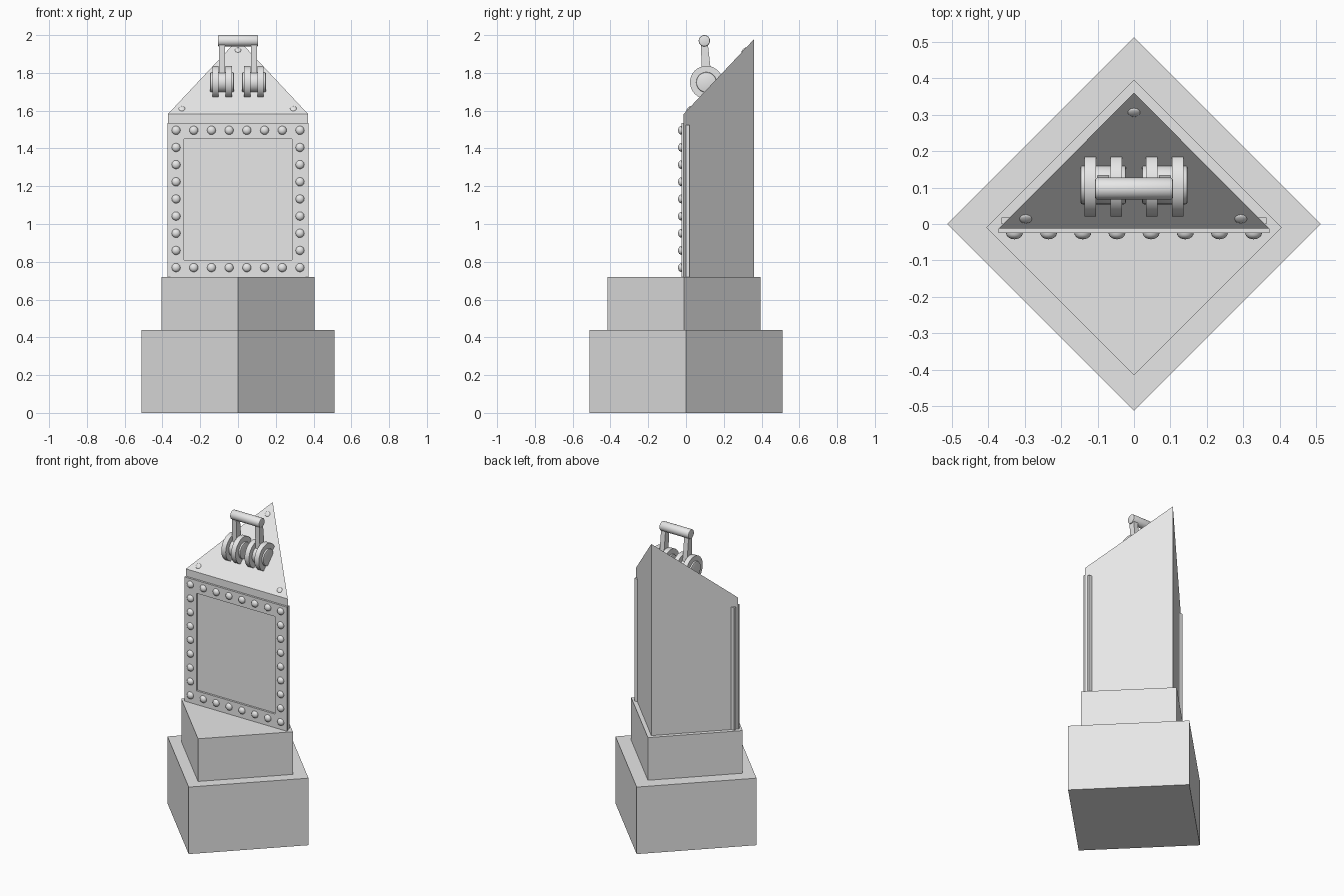
import bpy, bmesh, math
from mathutils import Vector, Matrix

cube = bpy.data.objects.get("Cube")
if cube:
    bpy.data.objects.remove(cube, do_unlink=True)

GREY = (0.8, 0.8, 0.8, 1)
stone = bpy.data.materials.new("plain grey")
stone.use_nodes = True
stone.diffuse_color = GREY
stone.node_tree.nodes["Principled BSDF"].inputs["Base Color"].default_value = GREY


def finish(name, bm, smooth=False):
    bmesh.ops.recalc_face_normals(bm, faces=bm.faces)
    mesh = bpy.data.meshes.new(name)
    bm.to_mesh(mesh)
    bm.free()
    obj = bpy.data.objects.new(name, mesh)
    bpy.context.collection.objects.link(obj)
    mesh.materials.append(stone)
    if smooth:
        bpy.ops.object.select_all(action='DESELECT')
        obj.select_set(True)
        bpy.context.view_layer.objects.active = obj
        bpy.ops.object.shade_smooth_by_angle(angle=math.radians(40))
    return obj


def extrude(name, points, offset):
    """Prism from a flat outline, pushed along offset."""
    bm = bmesh.new()
    face = bm.faces.new([bm.verts.new(p) for p in points])
    new = bmesh.ops.extrude_face_region(bm, geom=[face], use_keep_orig=True)["geom"]
    verts = [v for v in new if isinstance(v, bmesh.types.BMVert)]
    bmesh.ops.translate(bm, verts=verts, vec=Vector(offset))
    return finish(name, bm)


def diamond(name, r, y, z0, z1):
    return extrude(name, [(r, y, z0), (0, y + r, z0), (-r, y, z0), (0, y - r, z0)],
                   (0, 0, z1 - z0))


def box(name, x0, x1, y0, y1, z0, z1):
    return extrude(name, [(x0, y0, z0), (x1, y0, z0), (x1, y1, z0), (x0, y1, z0)],
                   (0, 0, z1 - z0))


def rod(name, x0, x1, r, y, z, bevel=0.0):
    """Round part lying along x."""
    bm = bmesh.new()
    place = Matrix.Translation(((x0 + x1) / 2, y, z)) @ Matrix.Rotation(math.pi / 2, 4, 'Y')
    bmesh.ops.create_cone(bm, cap_ends=True, segments=32, radius1=r, radius2=r,
                          depth=x1 - x0, matrix=place)
    if bevel:
        rims = [e for e in bm.edges if abs(e.verts[0].co.x - e.verts[1].co.x) < 1e-5]
        bmesh.ops.bevel(bm, geom=rims, offset=bevel, segments=2, affect='EDGES', profile=0.5)
    return finish(name, bm, True)


def dome(name, centre, normal, r, height):
    """Half-round rivet head sitting on a surface."""
    bm = bmesh.new()
    bmesh.ops.create_uvsphere(bm, u_segments=16, v_segments=10, radius=1)
    bmesh.ops.bisect_plane(bm, geom=bm.verts[:] + bm.edges[:] + bm.faces[:],
                           plane_co=(0, 0, 0), plane_no=(0, 0, 1), clear_inner=True)
    turn = Vector(normal).to_track_quat('Z', 'Y').to_matrix().to_4x4()
    bm.transform(Matrix.Translation(centre) @ turn @ Matrix.Diagonal((r, r, height, 1)))
    return finish(name, bm, True)


# Stepped diamond plinth
diamond("lower_plinth", 0.512, 0, 0, 0.44)
diamond("upper_plinth", 0.405, -0.01, 0.44, 0.72)

# Triangular pillar with a sloped top
FRONT, BACK, LOW, HIGH = -0.012, 0.36, 1.583, 1.978
pillar = extrude("pillar", [(-0.37, FRONT, 0.72), (0.37, FRONT, 0.72), (0, BACK, 0.72)],
                 (0, 0, 1))
for v in pillar.data.vertices:
    if v.co.z > 1:
        v.co.z = HIGH if v.co.y > 0.1 else LOW

# Riveted frame round the recessed panel, with a backing plate behind it
box("backing_plate", -0.363, 0.363, 0.0, 0.018, 0.72, 1.525)
bm = bmesh.new()
outer = [(-0.372, 0.72), (0.372, 0.72), (0.372, 1.535), (-0.372, 1.535)]
inner = [(-0.285, 0.81), (0.285, 0.81), (0.285, 1.45), (-0.285, 1.45)]
rings = [[bm.verts.new((x, y, z)) for x, z in loop]
         for loop, y in ((outer, -0.025), (inner, -0.025), (inner, FRONT), (outer, FRONT))]
for a, b in zip(rings, rings[1:] + rings[:1]):
    for i in range(4):
        j = (i + 1) % 4
        bm.faces.new((a[i], a[j], b[j], b[i]))
finish("panel_frame", bm)

COLS, ROWS = 8, 9
for i in range(COLS):
    for j in range(ROWS):
        if i in (0, COLS - 1) or j in (0, ROWS - 1):
            x = -0.328 + 0.656 * i / (COLS - 1)
            z = 0.769 + 0.727 * j / (ROWS - 1)
            dome("frame_rivet", (x, -0.025, z), (0, -1, 0), 0.023, 0.017)

# Bolts on the sloped top
rise = (HIGH - LOW) / (BACK - FRONT)
for x, y in ((-0.297, 0.014), (0.293, 0.014), (0, 0.306)):
    dome("slope_bolt", (x, y, LOW + rise * (y - FRONT)), (0, -rise, 1), 0.017, 0.006)

# Paired wheels on hubs, with arms carrying a grab bar
WY, WZ = 0.108, 1.75
for s in (-1, 1):
    def span(a, b):
        return min(s * a, s * b), max(s * a, s * b)
    rod("wheel_hub", *span(0.022, 0.147), 0.054, WY, WZ, 0.006)
    rod("outer_wheel", *span(0.104, 0.136), 0.087, WY, WZ)
    rod("inner_wheel", *span(0.033, 0.065), 0.087, WY, WZ)
    x0, x1 = span(0.068, 0.1)
    extrude("handle_arm", [(x0, 0.078, 1.96), (x0, 0.115, 1.96),
                           (x0, 0.137, 1.76), (x0, 0.086, 1.76)], (x1 - x0, 0, 0))
rod("handle_bar", -0.107, 0.107, 0.03, 0.097, 1.97, 0.006)
